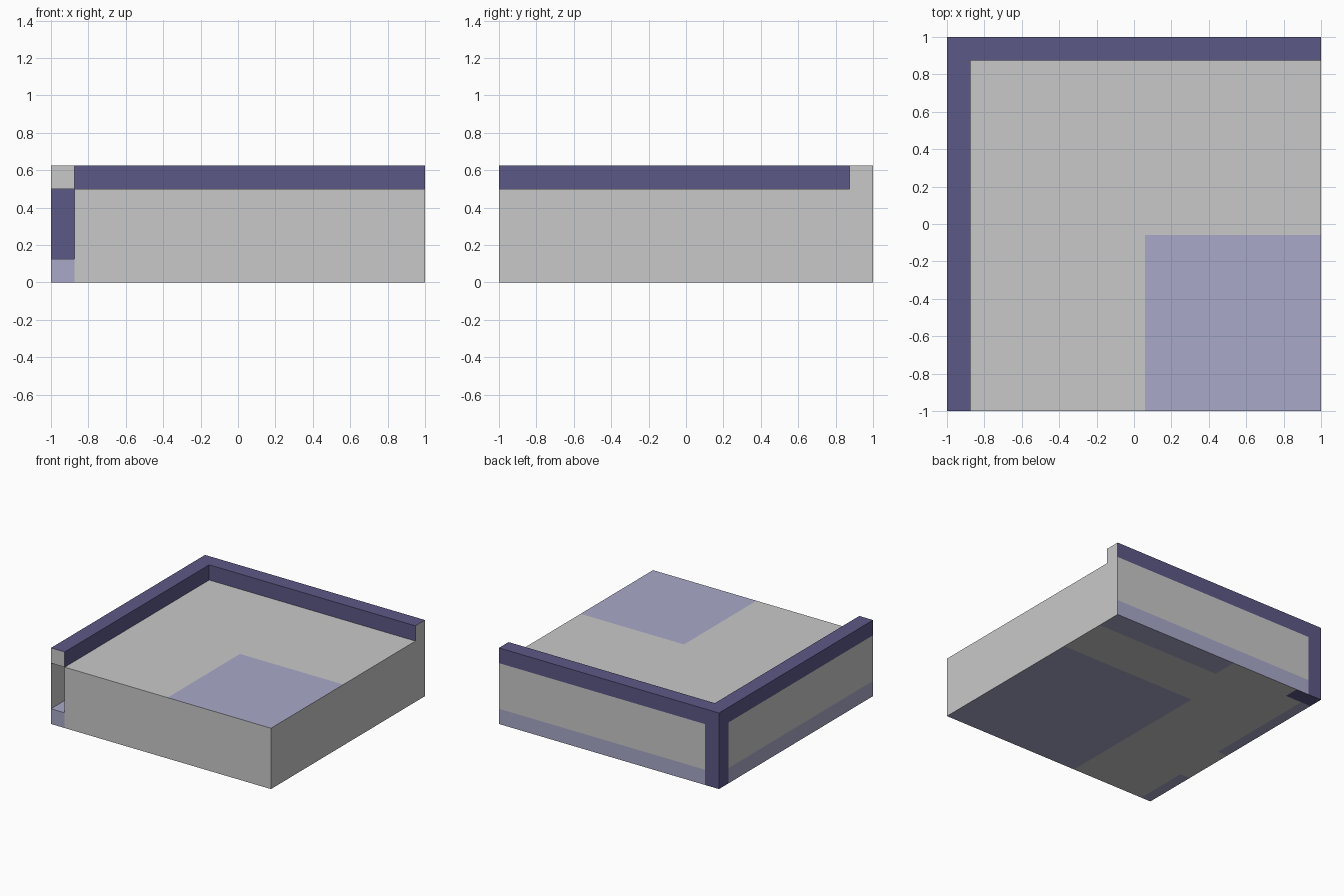
import bpy
import bmesh
from mathutils import Vector

if "Cube" in bpy.data.objects:
    bpy.data.objects.remove(bpy.data.objects["Cube"])


def material(name, rgb):
    m = bpy.data.materials.new(name)
    m.diffuse_color = (*rgb, 1.0)
    m.use_nodes = True
    m.node_tree.nodes["Principled BSDF"].inputs["Base Color"].default_value = m.diffuse_color
    return m


# Material slots shared by every part
GREY, LIGHT, DARK = 0, 1, 2
MATS = [
    material("light_grey", (0.584, 0.584, 0.584)),
    material("pale_lavender", (0.397, 0.397, 0.584)),
    material("dark_violet", (0.107, 0.098, 0.242)),
]
DIRS = {"+x": (1, 0, 0), "-x": (-1, 0, 0), "+y": (0, 1, 0),
        "-y": (0, -1, 0), "+z": (0, 0, 1), "-z": (0, 0, -1)}


def finish(name, bm):
    mesh = bpy.data.meshes.new(name)
    bm.to_mesh(mesh)
    bm.free()
    for m in MATS:
        mesh.materials.append(m)
    ob = bpy.data.objects.new(name, mesh)
    bpy.context.collection.objects.link(ob)
    return ob


def box(name, lo, hi, colour, faces=None, skip=()):
    """Box between two corners; faces = colour per direction, skip = joined sides."""
    bm = bmesh.new()
    bmesh.ops.create_cube(bm, size=1)
    lo, hi = Vector(lo), Vector(hi)
    for v in bm.verts:
        v.co = Vector([(lo[i] + hi[i]) / 2 + v.co[i] * (hi[i] - lo[i]) for i in range(3)])
    bm.normal_update()
    doomed = []
    for f in bm.faces:
        side = max(DIRS, key=lambda d: f.normal.dot(Vector(DIRS[d])))
        f.material_index = (faces or {}).get(side, colour)
        if side in skip:
            doomed.append(f)
    bmesh.ops.delete(bm, geom=doomed, context="FACES")
    return finish(name, bm)


def inlaid_sheet(name, z, x0, x1, y0, y1, patches, down=False):
    """Flat sheet cut along the patch edges and coloured by patch."""
    bm = bmesh.new()
    corners = [(x0, y0, z), (x1, y0, z), (x1, y1, z), (x0, y1, z)]
    bm.faces.new([bm.verts.new(c) for c in (corners[::-1] if down else corners)])
    for px0, px1, py0, py1, _ in patches:
        for co, axis in ((px0, 0), (px1, 0), (py0, 1), (py1, 1)):
            point, normal = Vector((0, 0, z)), Vector((0, 0, 0))
            point[axis], normal[axis] = co, 1
            bmesh.ops.bisect_plane(bm, geom=bm.verts[:] + bm.edges[:] + bm.faces[:],
                                   dist=1e-5, plane_co=point, plane_no=normal)
    for f in bm.faces:
        c = f.calc_center_median()
        for px0, px1, py0, py1, colour in patches:
            if px0 < c.x < px1 and py0 < c.y < py1:
                f.material_index = colour
    return finish(name, bm)


W = 0.875            # inner edge of the border
RAIL, DECK, RIM = 0.125, 0.5, 0.625

# Main block with its patterned deck and underside
box("main_block", (-W, -1, 0), (1, W, DECK), GREY, skip=("+z", "-z", "+y"))
inlaid_sheet("deck", DECK, -W, 1, -1, W, [(0.06, 1, -1, -0.06, LIGHT)])
inlaid_sheet("underside", 0, -1, 1, -1, 1, [
    (-0.25, 1, -1, 0.375, LIGHT),
    (-0.14, 1, 0.79, 1, LIGHT),
    (-1, -0.91, -0.1, W, LIGHT),
    (-1, -0.91, -1, -0.54, LIGHT),
    (-1, -0.76, W, 1, DARK),
], down=True)

# Corner post
box("corner_post", (-1, W, 0), (-W, 1, RIM), DARK, skip=("-z", "+x"))

# Back side: rail, panel and raised rim, with a grey right end
end = {"+x": GREY}
box("back_rail", (-W, W, 0), (1, 1, RAIL), LIGHT, end, ("+z", "-z", "-x", "-y"))
box("back_panel", (-W, W, RAIL), (1, 1, DECK), GREY, end, ("+z", "-z", "-x", "-y"))
box("back_rim", (-W, W, DECK), (1, 1, RIM), DARK, end, ("-z", "-x"))

# Left side: rail, thin panel over a slot open at the front, and raised rim
box("left_rail", (-1, -1, 0), (-W, W, RAIL), LIGHT, skip=("-z", "+x", "+y"))
box("left_panel", (-1, -1, RAIL), (-W, W, DECK), GREY,
    skip=("+x", "+y", "-y", "+z", "-z"))
box("left_rim", (-1, -1, DECK), (-W, W, RIM), DARK, {"-y": GREY}, ("+y",))
